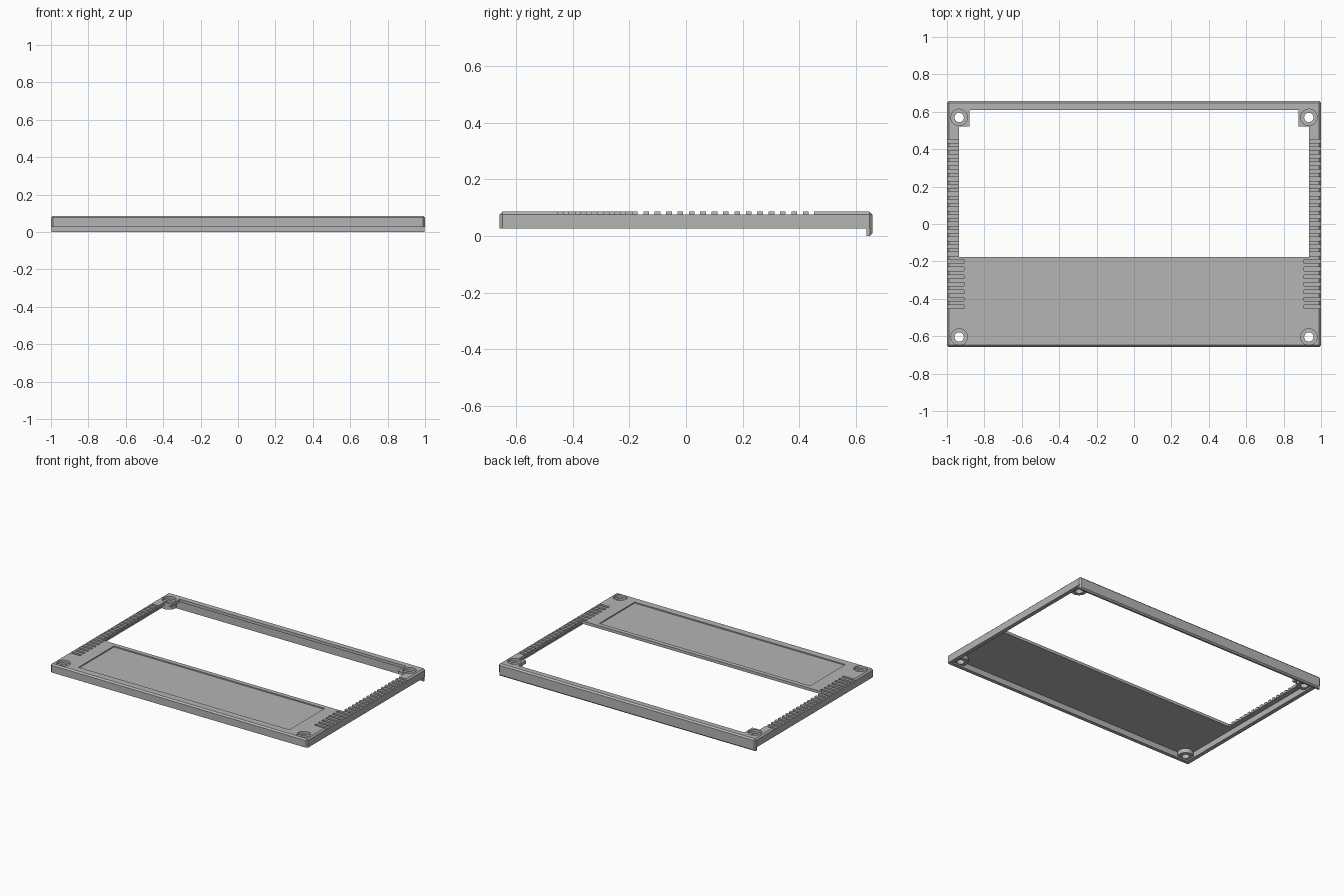
import bpy, bmesh
from mathutils import Matrix, Vector

cube = bpy.data.objects.get("Cube")
if cube:
    bpy.data.objects.remove(cube, do_unlink=True)

grey = bpy.data.materials.new("light_grey")
grey.use_nodes = True
grey.diffuse_color = (0.46, 0.46, 0.46, 1)
grey.node_tree.nodes["Principled BSDF"].inputs["Base Color"].default_value = (0.46, 0.46, 0.46, 1)

TOP, BASE = 0.086, 0.026
HALF_Y = 0.658
HOLES = [(sx * 0.935, y) for sx in (-1, 1) for y in (-0.604, 0.57)]


def finish(bm, name):
    bmesh.ops.recalc_face_normals(bm, faces=bm.faces)
    mesh = bpy.data.meshes.new(name)
    bm.to_mesh(mesh)
    bm.free()
    ob = bpy.data.objects.new(name, mesh)
    bpy.context.scene.collection.objects.link(ob)
    mesh.materials.append(grey)
    return ob


def add_box(bm, lo, hi):
    lo, hi = Vector(lo), Vector(hi)
    m = Matrix.Translation((lo + hi) / 2) @ Matrix.Diagonal((*(hi - lo), 1))
    return bmesh.ops.create_cube(bm, size=1, matrix=m)["verts"]


def chamfered_box(name, lo, hi, width, keep):
    """Box with chamfers on the edges picked by the rule."""
    bm = bmesh.new()
    add_box(bm, lo, hi)
    edges = [e for e in bm.edges if keep(e)]
    bmesh.ops.bevel(bm, geom=edges, offset=width, segments=1, affect='EDGES')
    return finish(bm, name)


def cylinders(name, radius, z0, z1):
    bm = bmesh.new()
    for x, y in HOLES:
        bmesh.ops.create_cone(bm, cap_ends=True, segments=32, radius1=radius, radius2=radius,
                              depth=z1 - z0, matrix=Matrix.Translation((x, y, (z0 + z1) / 2)))
    return finish(bm, name)


def combine(ob, tool, operation):
    """Apply a boolean and discard the tool."""
    tool.hide_render = True
    mod = ob.modifiers.new("boolean", 'BOOLEAN')
    mod.object, mod.operation, mod.solver = tool, operation, 'EXACT'
    dg = bpy.context.evaluated_depsgraph_get()
    mesh = bpy.data.meshes.new_from_object(ob.evaluated_get(dg))
    ob.modifiers.clear()
    ob.data = mesh
    bpy.data.objects.remove(tool, do_unlink=True)


def box_tool(name, lo, hi):
    bm = bmesh.new()
    add_box(bm, lo, hi)
    return finish(bm, name)


# Frame shell, chamfered everywhere but the bottom rim
frame = chamfered_box("bezel_frame", (-1, -HALF_Y, BASE), (1, HALF_Y, TOP), 0.01,
                      lambda e: max(v.co.z for v in e.verts) > TOP - 0.001)

# Underside hollow and corner bosses
combine(frame, box_tool("hollow", (-0.972, -0.633, -0.1), (0.972, 0.633, 0.066)), 'DIFFERENCE')
combine(frame, cylinders("bosses", 0.05, 0.036, 0.074), 'UNION')

# Screen opening with square corner tabs at the back
half = [(0.935, -0.177), (0.935, 0.52), (0.88, 0.52), (0.88, 0.61)]
outline = half + [(-x, y) for x, y in reversed(half)]
bm = bmesh.new()
face = bm.faces.new([bm.verts.new((x, y, -0.1)) for x, y in outline])
ext = bmesh.ops.extrude_face_region(bm, geom=[face])
bmesh.ops.translate(bm, vec=(0, 0, 0.3),
                    verts=[v for v in ext["geom"] if isinstance(v, bmesh.types.BMVert)])
combine(frame, finish(bm, "opening"), 'DIFFERENCE')

# Screw holes with counterbores
combine(frame, cylinders("screw_holes", 0.025, -0.1, 0.2), 'DIFFERENCE')
combine(frame, cylinders("counterbores", 0.044, TOP - 0.018, 0.2), 'DIFFERENCE')

# Grip grooves along both sides
bm = bmesh.new()
for side in (-1, 1):
    for i in range(23):
        y = (i - 11) * 0.0402
        inner, outer = sorted((side * 0.91, side * 1.1))
        add_box(bm, (inner, y - 0.01, TOP - 0.01), (outer, y + 0.01, 0.2))
combine(frame, finish(bm, "grooves"), 'DIFFERENCE')

# Shallow label recess in the front panel
combine(frame, box_tool("recess", (-0.82, -0.6, TOP - 0.008), (0.82, -0.208, 0.2)), 'DIFFERENCE')

# Lip hanging below the back wall
lip = chamfered_box("back_lip", (-0.998, 0.637, 0), (0.998, HALF_Y, 0.034), 0.009,
                    lambda e: min(v.co.y for v in e.verts) > HALF_Y - 0.001
                    and max(v.co.z for v in e.verts) < 0.035
                    and min(v.co.z for v in e.verts) < 0.001)
